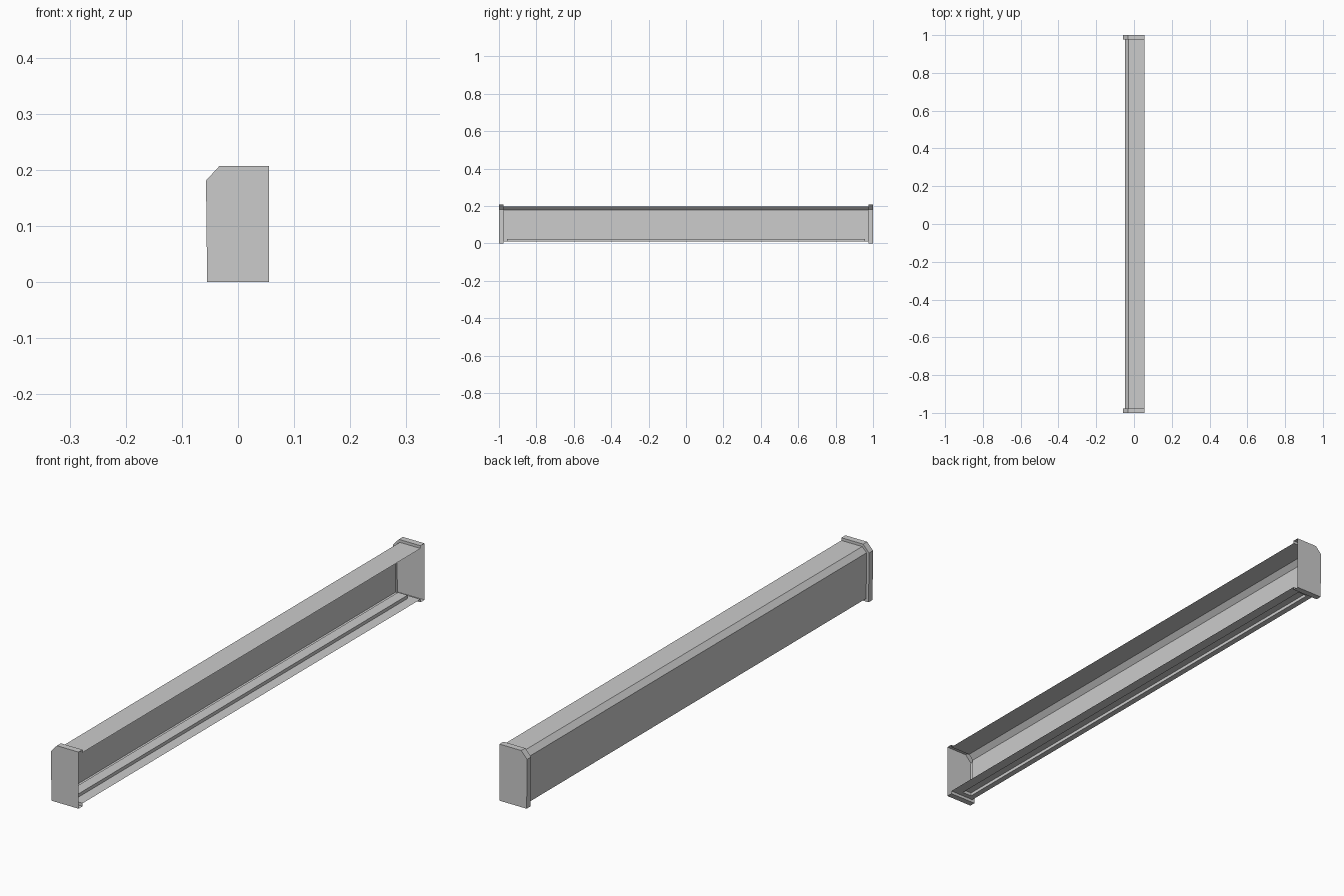
import bpy
import bmesh

cube = bpy.data.objects.get("Cube")
if cube:
    bpy.data.objects.remove(cube, do_unlink=True)

grey = bpy.data.materials.new("light_grey")
grey.use_nodes = True
colour = (0.6, 0.6, 0.6, 1)
grey.diffuse_color = colour
grey.node_tree.nodes["Principled BSDF"].inputs["Base Color"].default_value = colour

SEAM = 0.977        # where the casing meets the end caps
# open cross-sections (x, z), from the top front edge round to the bottom front edge
CASING = [(0.055, 0.197), (-0.029, 0.197), (-0.047, 0.179), (-0.045, 0.011)]
FLOOR_Z = 0.011
FRONT_X = 0.055
CAP = [(0.055, 0.207), (-0.033, 0.207), (-0.057, 0.181), (-0.055, 0), (0.055, 0)]


def make_object(name, bm):
    bmesh.ops.remove_doubles(bm, verts=bm.verts, dist=0.0001)
    bmesh.ops.recalc_face_normals(bm, faces=bm.faces)
    mesh = bpy.data.meshes.new(name)
    bm.to_mesh(mesh)
    bm.free()
    mesh.materials.append(grey)
    obj = bpy.data.objects.new(name, mesh)
    bpy.context.collection.objects.link(obj)
    return obj


def row(bm, profile, y):
    return [bm.verts.new((x, y, z)) for x, z in profile]


def bridge(bm, a, b):
    for i in range(len(a) - 1):
        bm.faces.new((a[i], a[i + 1], b[i + 1], b[i]))


# Casing: thin folded sheet forming the top, bevel and back wall
bm = bmesh.new()
bridge(bm, row(bm, CASING, -SEAM), row(bm, CASING, SEAM))
make_object("casing", bm)

# Floor: sheet with a pressed-up channel that stops short of both ends
bm = bmesh.new()
xs = [CASING[-1][0], -0.023, 0.016, FRONT_X]
ys = [-SEAM, -0.958, 0.958, SEAM]
grid = [row(bm, [(x, FLOOR_Z) for x in xs], y) for y in ys]
for a, b in zip(grid, grid[1:]):
    bridge(bm, a, b)
bm.faces.ensure_lookup_table()
centre = bm.faces[4]
result = bmesh.ops.extrude_face_region(bm, geom=[centre])
raised = [v for v in result["geom"] if isinstance(v, bmesh.types.BMVert)]
bmesh.ops.translate(bm, verts=raised, vec=(0, 0, 0.012))
if centre.is_valid:
    bmesh.ops.delete(bm, geom=[centre], context="FACES_ONLY")
make_object("floor_channel", bm)

# End caps: plate, outer rim, and a step down onto the casing
for name, side in (("front_end_cap", -1), ("back_end_cap", 1)):
    bm = bmesh.new()
    outer = row(bm, CAP, side)
    rim = row(bm, CAP, side * SEAM)
    inner = row(bm, CASING + [(FRONT_X, FLOOR_Z)], side * SEAM)
    bm.faces.new(outer)
    bridge(bm, outer, rim)
    bridge(bm, rim, inner)
    make_object(name, bm)
